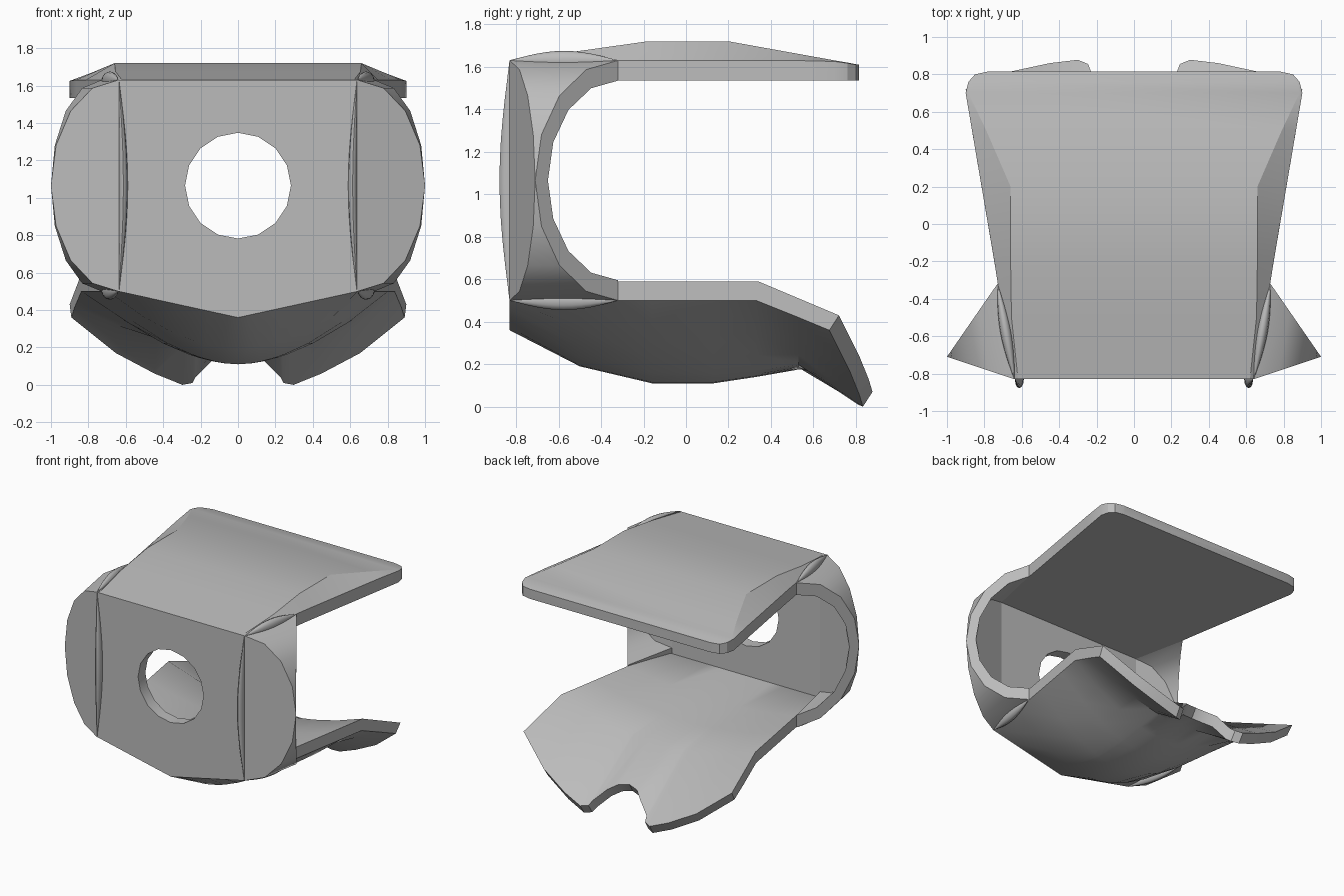
import bpy, bmesh
from math import sin, cos, pi, radians
from mathutils import Vector

cube = bpy.data.objects.get("Cube")
if cube:
    bpy.data.objects.remove(cube)

grey = bpy.data.materials.new("plain_grey")
grey.use_nodes = True
grey.diffuse_color = (0.5, 0.5, 0.5, 1)
grey.node_tree.nodes["Principled BSDF"].inputs["Base Color"].default_value = (0.5, 0.5, 0.5, 1)

FRONT, INNER = -0.83, -0.74       # outer and inner face of the wall
MID, TALL, TALL_IN = 1.065, 0.565, 0.47


def loft(name, sections, ring=False, angle=30):
    """Skin a list of closed point loops; cap the ends unless it is a ring."""
    bm = bmesh.new()
    loops = [[bm.verts.new(p) for p in s] for s in sections]
    pairs = list(zip(loops, loops[1:]))
    if ring:
        pairs.append((loops[-1], loops[0]))
    else:
        bm.faces.new(loops[0])
        bm.faces.new(loops[-1])
    for a, b in pairs:
        for i in range(len(a)):
            j = (i + 1) % len(a)
            bm.faces.new((a[i], a[j], b[j], b[i]))
    bmesh.ops.remove_doubles(bm, verts=bm.verts, dist=0.0005)
    bmesh.ops.recalc_face_normals(bm, faces=bm.faces)
    mesh = bpy.data.meshes.new(name)
    bm.to_mesh(mesh)
    bm.free()
    mesh.materials.append(grey)
    obj = bpy.data.objects.new(name, mesh)
    bpy.context.collection.objects.link(obj)
    bpy.ops.object.select_all(action='DESELECT')
    obj.select_set(True)
    bpy.context.view_layer.objects.active = obj
    bpy.ops.object.shade_smooth_by_angle(angle=radians(angle))
    return obj


def half_width(y):
    return 0.64 + 0.17 * (y - FRONT)


# Top plate: y, half width, crest half width, crest height, edge height
top_rows = [
    (FRONT, 0.64, 0.62, 1.63, 1.63), (-0.5, 0.70, 0.655, 1.675, 1.63),
    (-0.18, 0.75, 0.66, 1.72, 1.63), (0.2, 0.815, 0.66, 1.72, 1.63),
    (0.5, 0.866, 0.79, 1.666, 1.63), (0.7, 0.9, 0.885, 1.63, 1.625),
    (0.76, 0.885, 0.87, 1.62, 1.617), (0.8, 0.85, 0.83, 1.612, 1.61),
    (0.815, 0.78, 0.76, 1.61, 1.61)]
loft("top_plate", [[(-w, y, 1.535), (w, y, 1.535), (w, y, ze), (c, y, zc),
                    (-c, y, zc), (-w, y, ze)] for y, w, c, zc, ze in top_rows], angle=25)

# Front wall with a sixteen-sided hole
wall = []
for i in range(16):
    c, s = cos(i * pi / 8), sin(i * pi / 8)
    m = max(abs(c), abs(s))
    hole = (0.283 * c, MID + 0.283 * s)
    x = 0.64 * c / m
    wall.append([(hole[0], FRONT, hole[1]), (x, FRONT, MID + TALL * s / m),
                 (x, INNER, MID + TALL * s / m), (hole[0], INNER, hole[1])])
loft("front_wall", wall, ring=True)

# Lower plate: rounded keel, slightly dished floor and a notched, downturned lip
lip = [(0, 0.70, 0.25), (0.08, 0.72, 0.235), (0.14, 0.77, 0.2), (0.23, 0.815, 0.11),
       (0.245, 0.855, 0.08), (0.3, 0.878, 0.07), (0.45, 0.86, 0.13),
       (0.66, 0.815, 0.24), (0.9, 0.72, 0.43)]
# Rows: y, centre height, edge height, roundness
floor = [(FRONT, 0.5, 0.5, 1), (INNER, 0.55, 0.55, 1), (-0.32, 0.52, 0.59, 2),
         (0, 0.475, 0.59, 2), (0.34, 0.43, 0.59, 2)]
keel = [(0.53, 0.175, 0.42, 1.8), (0.33, 0.14, 0.5, 1.8), (0.13, 0.11, 0.5, 1.8),
        (-0.16, 0.11, 0.5, 1.8), (-0.5, 0.19, 0.5, 1.8), (FRONT, 0.36, 0.5, 1)]


def cross_points(rows, u):
    return [(u * half_width(y), y, mid + (side - mid) * abs(u) ** power)
            for y, mid, side, power in rows]


columns = []
for x, y, z in [(-a, b, c) for a, b, c in lip[:0:-1]] + lip:
    u = x / 0.9
    end = [(x, y, z), (x * 0.99, y - 0.045, z - 0.07)]
    columns.append(cross_points(floor, u) + end + cross_points(keel, u))
loft("lower_plate", columns, angle=30)


# Bead along an edge, tapering to a point at both ends
def bead(name, a, b, rx, ry, shift):
    a, b = Vector(a), Vector(b)
    axis = (b - a).normalized()
    side = axis.cross(Vector((0, 1, 0)) if abs(axis.z) > 0.5 else Vector((0, 0, 1)))
    up = axis.cross(side)
    rings = []
    for i in range(13):
        t = i / 12
        r = max(sin(pi * t), 0.02)
        mid = a.lerp(b, t) + Vector((shift * r, 0, 0))
        rings.append([mid + r * (side * rx * cos(q * pi / 6) + up * ry * sin(q * pi / 6))
                      for q in range(12)])
    loft(name, rings, angle=50)


# Flared cheeks with a round rim, and their beads
for sx, tag in ((1, "left"), (-1, "right")):
    cheek = []
    for i in range(9):
        q = pi / 2 - i * pi / 8
        c, s = cos(q), sin(q)
        zo, zi = MID + TALL * s, MID + TALL_IN * s
        cheek.append([(sx * x, y, z) for x, y, z in (
            (0.64, FRONT, zo), (0.64 + 0.36 * c, FRONT + 0.12 * c, zo),
            (0.73 + 0.27 * c, -0.32 - 0.39 * c, zo),
            (0.73 + 0.228 * c, -0.32 - 0.33 * c, zi),
            (0.64 + 0.318 * c, INNER + 0.09 * c, zi), (0.64, INNER, zi))])
    loft(tag + "_cheek", cheek, angle=35)
    bead(tag + "_front_bead", (sx * 0.637, FRONT, 1.63), (sx * 0.637, FRONT, 0.5),
         0.024, 0.048, -0.024 * sx)
    for z, level in ((1.63, "upper"), (0.5, "lower")):
        bead(f"{tag}_{level}_bead", (sx * 0.64, FRONT, z), (sx * 0.73, -0.32, z),
             0.03, 0.045, 0)
